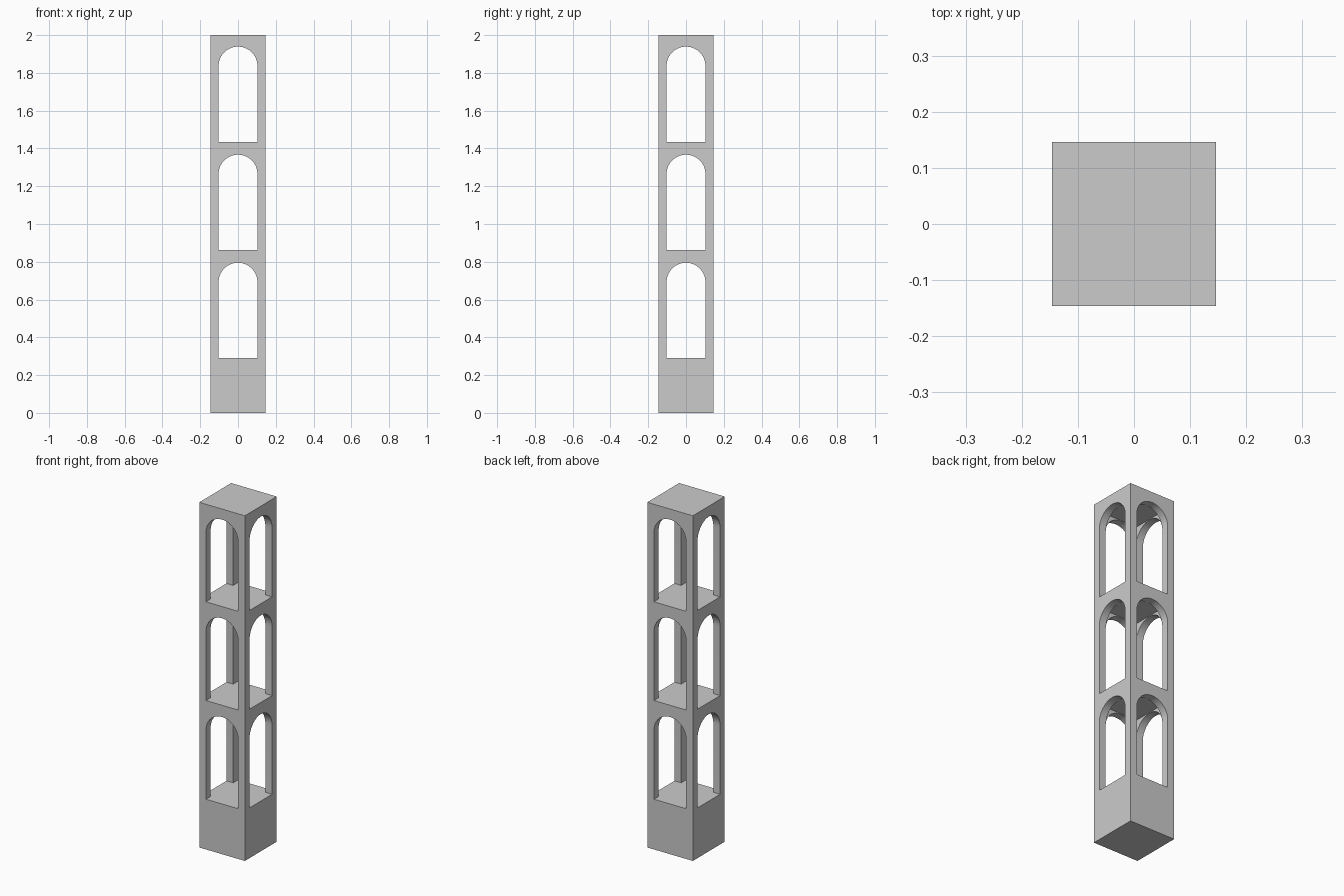
import bpy, bmesh, math
from mathutils import Matrix, Vector

if "Cube" in bpy.data.objects:
    bpy.data.objects.remove(bpy.data.objects["Cube"])

H = 0.146          # outer half width
A = 0.103          # half width of openings and inner rooms
SILLS = [0.291, 0.863, 1.435]
TOP = 2.0
RISE = 0.504       # sill to arch crown
SEG = 32

bm = bmesh.new()


def face(pts, rot=0):
    m = Matrix.Rotation(rot * math.pi / 2, 3, 'Z')
    return bm.faces.new([bm.verts.new(m @ Vector(p)) for p in pts])


def square(r, z):
    face([(-r, -r, z), (r, -r, z), (r, r, z), (-r, r, z)])


# Solid plinth underside and roof
square(H, 0)
square(H, TOP)

for i, sill in enumerate(SILLS):
    top = SILLS[i + 1] if i < 2 else TOP
    crown = sill + RISE
    ceil = crown + 0.003
    spring = crown - A
    arch = [(-A * math.cos(math.pi * k / SEG), spring + A * math.sin(math.pi * k / SEG))
            for k in range(SEG + 1)]
    outline = [(-A, sill)] + arch + [(A, sill)]
    # Room floor and ceiling
    square(A, sill)
    square(A, ceil)
    for r in range(4):
        # Outer wall face with arched opening
        face([(x, -H, z) for x, z in
              [(-H, sill)] + outline + [(H, sill), (H, top), (-H, top)]], r)
        # Inner wall face above the arch
        face([(x, -A, z) for x, z in arch + [(A, ceil), (-A, ceil)]], r)
        # Jambs, arch soffit and window sill
        for (x0, z0), (x1, z1) in zip(outline, outline[1:] + outline[:1]):
            face([(x0, -H, z0), (x1, -H, z1), (x1, -A, z1), (x0, -A, z0)], r)

# Plinth sides
for r in range(4):
    face([(-H, -H, 0), (H, -H, 0), (H, -H, SILLS[0]), (-H, -H, SILLS[0])], r)

bmesh.ops.remove_doubles(bm, verts=bm.verts, dist=0.0005)
bmesh.ops.recalc_face_normals(bm, faces=bm.faces)

mesh = bpy.data.meshes.new("arcade_tower")
bm.to_mesh(mesh)
bm.free()
tower = bpy.data.objects.new("arcade_tower", mesh)
bpy.context.collection.objects.link(tower)
bpy.context.view_layer.objects.active = tower
tower.select_set(True)
bpy.ops.object.shade_smooth_by_angle(angle=math.radians(30))
